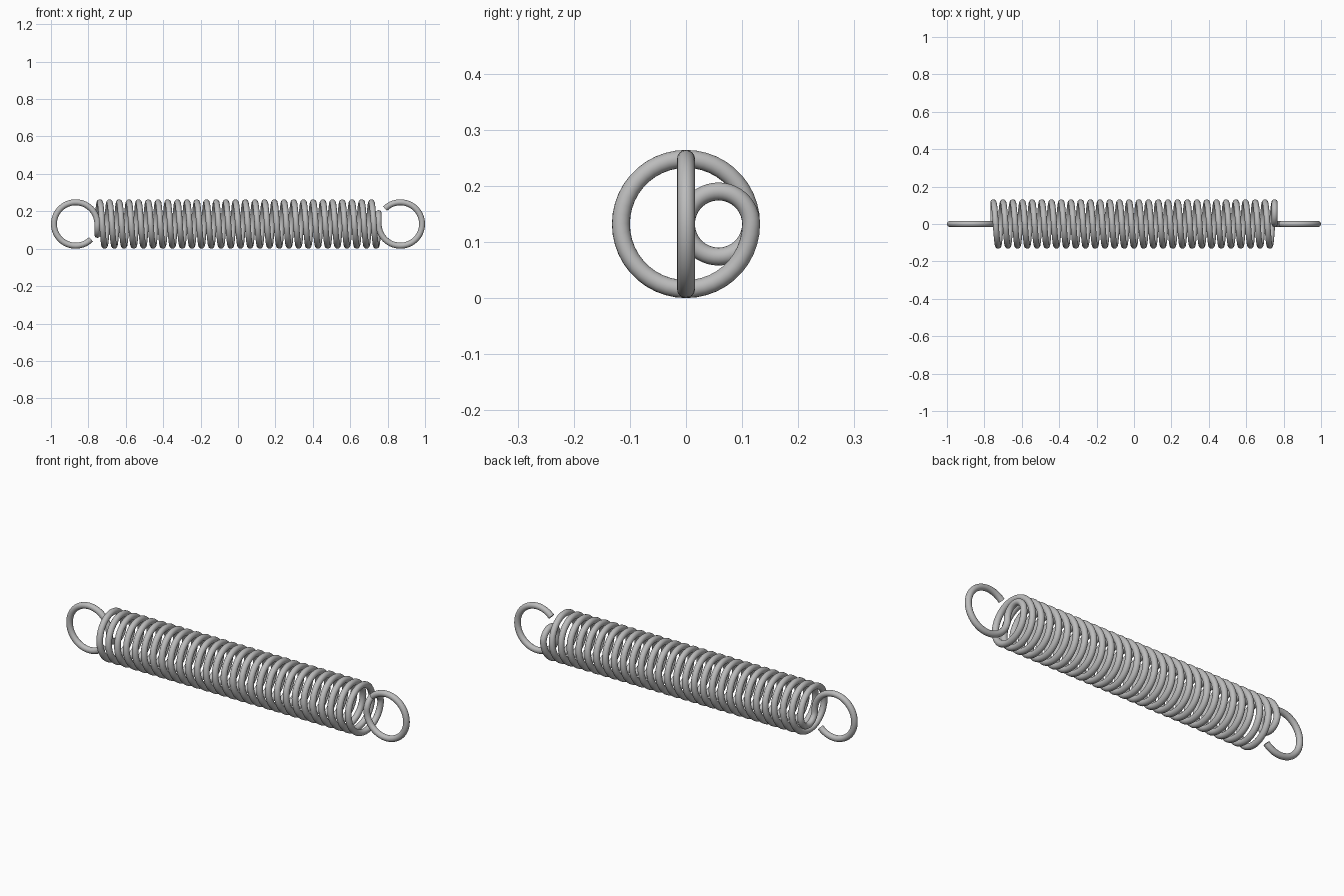
import bpy
from math import sin, cos, pi, radians
from mathutils import Vector

if "Cube" in bpy.data.objects:
    bpy.data.objects.remove(bpy.data.objects["Cube"], do_unlink=True)

WIRE = 0.016          # wire radius
RADIUS = 0.116        # centre-line radius of coils and hooks
AXIS_Z = RADIUS + WIRE
TURNS = 29
HALF = 0.752          # half length of the coiled body
STEPS = 44            # points per turn


def coil_points():
    """Body: helix along x, starting and ending at the back."""
    n = TURNS * STEPS
    return [Vector((-HALF + 2 * HALF * i / n,
                    RADIUS * cos(2 * pi * i / STEPS),
                    RADIUS * sin(2 * pi * i / STEPS))) for i in range(n + 1)]


def end_points():
    """Right end: half loop in to the axis, then the open hook."""
    r = RADIUS / 2
    pts = []
    for i in range(1, 23):
        a = pi * i / 22
        pts.append(Vector((HALF, r + r * cos(a), r * sin(a))))
    for i in range(1, 49):
        a = pi + radians(315) * i / 48
        pts.append(Vector((HALF + RADIUS + RADIUS * cos(a), 0, RADIUS * sin(a))))
    return pts


# The left end is the right end turned half round the y axis
right_end = end_points()
left_end = [Vector((-p.x, p.y, -p.z)) for p in reversed(right_end)]
path = left_end + coil_points() + right_end

# Continuous round wire
curve = bpy.data.curves.new("spring_wire", 'CURVE')
curve.dimensions = '3D'
curve.bevel_depth = WIRE
curve.bevel_resolution = 6
curve.use_fill_caps = True
spline = curve.splines.new('POLY')
spline.points.add(len(path) - 1)
for point, p in zip(spline.points, path):
    point.co = (p.x, p.y, p.z + AXIS_Z, 1)

spring = bpy.data.objects.new("spring_wire", curve)
bpy.context.collection.objects.link(spring)

# Steel colour
steel = bpy.data.materials.new("steel_grey")
steel.use_nodes = True
grey = (0.5, 0.5, 0.5, 1)
steel.diffuse_color = grey
steel.node_tree.nodes["Principled BSDF"].inputs["Base Color"].default_value = grey
curve.materials.append(steel)

# Turn into a smooth mesh with sharp cut ends
bpy.ops.object.select_all(action='DESELECT')
spring.select_set(True)
bpy.context.view_layer.objects.active = spring
bpy.ops.object.convert(target='MESH')
bpy.ops.object.shade_smooth_by_angle(angle=radians(40))
